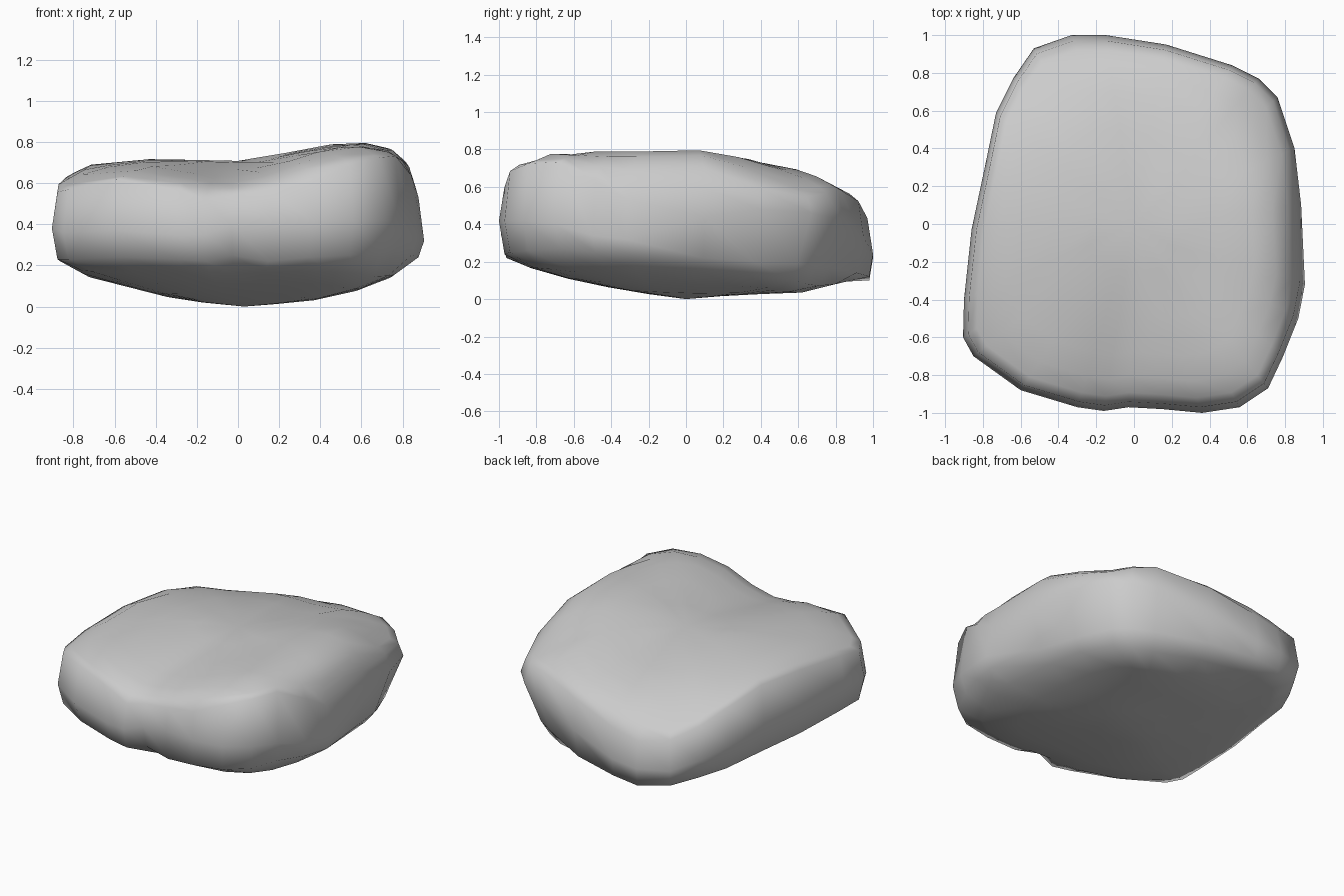
import bpy, bmesh, math

# Outline seen from above: x, y, height of widest point, height of lower wall edge, lower inset
OUTLINE = [
    (.905, -.32, .32, .24, .97), (.885, .1, .44, .22, .92), (.85, .4, .48, .20, .90),
    (.76, .67, .46, .19, .89), (.66, .77, .44, .18, .90), (.52, .84, .42, .17, .91),
    (.17, .95, .33, .14, .96), (-.15, 1.0, .24, .12, .98), (-.33, 1.0, .22, .10, .98),
    (-.53, .93, .23, .12, .97), (-.64, .77, .27, .14, .96), (-.73, .59, .32, .16, .96),
    (-.79, .3, .36, .18, .96), (-.86, -.03, .38, .20, .96), (-.90, -.4, .39, .22, .96),
    (-.905, -.6, .38, .23, .97), (-.85, -.70, .36, .23, .97), (-.6, -.88, .37, .24, .96),
    (-.3, -.97, .35, .23, .97), (-.16, -.99, .35, .22, .97), (-.03, -.97, .40, .25, .96),
    (.15, -.98, .42, .22, .97), (.36, -1.0, .42, .24, .97), (.56, -.97, .42, .25, .97),
    (.71, -.87, .42, .26, .97), (.79, -.7, .40, .27, .97), (.87, -.5, .34, .25, .97)]

# Top and underside profiles across (x) and along (y)
TOP_X = [(-.91, .5), (-.89, .60), (-.73, .69), (-.42, .72), (.08, .71), (.35, .78),
         (.58, .815), (.67, .79), (.75, .775), (.83, .70), (.89, .50), (.91, .31)]
TOP_Y = [(-1, .5), (-.98, .6), (-.93, .69), (-.85, .73), (-.7, .765), (-.05, .805),
         (.3, .78), (.7, .695), (.9, .61), (.97, .5), (1, .35)]
LOW_X = [(-.91, .25), (-.75, .15), (-.28, .03), (.04, 0), (.34, .025), (.53, .06),
         (.7, .12), (.9, .22)]
LOW_Y = [(-1, .22), (-.88, .18), (-.6, .1), (-.3, .04), (0, 0), (.3, .025),
         (.6, .03), (.8, .08), (1, .12)]


def lerp(table, t):
    if t <= table[0][0]:
        return table[0][1]
    for (a, p), (b, q) in zip(table, table[1:]):
        if t <= b:
            return p + (q - p) * (t - a) / (b - a)
    return table[-1][1]


def ramp(t, a, b):
    return min(1, max(0, (t - a) / (b - a)))


def top(x, y):
    z = lerp(TOP_X, x) * lerp(TOP_Y, y) / .805
    z -= .14 * ramp(x, .35, .75) * ramp(y, .1, .65)            # back right shoulder
    z -= .08 * max(0, -x) * max(0, y)                          # back left droop
    z -= .09 * ramp(-x, .2, .6) * ramp(y, .5, .85)             # back left corner
    z -= .04 * ramp(-x, .4, .8) * ramp(-y, .4, .7)             # front left shoulder
    z -= .06 * ramp(-y, .3, .75) * max(0, 1 - abs(x + .08) / .4)  # front valley
    return z + .01 * ramp(x, .3, .55) * ramp(-y, .3, .7)       # front right crest


def low(x, y):
    return math.hypot(lerp(LOW_X, x), lerp(LOW_Y, y))


bm = bmesh.new()
rings = []


def add_ring(place):
    rings.append([bm.verts.new(place(*p)) for p in OUTLINE])


# Rings from the crown, over the wall, to the underside
for s in (.25, .5, .7, .83, .92, .97):
    add_ring(lambda x, y, w, l, i: (
        x * s, y * s, max(top(x * s, y * s), w + .04)))
add_ring(lambda x, y, w, l, i: (x, y, w))
add_ring(lambda x, y, w, l, i: (x * i, y * i, l))
for s in (.84, .65, .42, .2):
    add_ring(lambda x, y, w, l, i: (x * s, y * s, low(x * s, y * s)))

n = len(OUTLINE)
for a, b in zip(rings, rings[1:]):
    for k in range(n):
        j = (k + 1) % n
        bm.faces.new((a[k], b[k], b[j], a[j]))
crown = bm.verts.new((0, 0, top(0, 0)))
foot = bm.verts.new((.03, 0, 0))
for k in range(n):
    j = (k + 1) % n
    bm.faces.new((crown, rings[0][k], rings[0][j]))
    bm.faces.new((foot, rings[-1][j], rings[-1][k]))
bmesh.ops.recalc_face_normals(bm, faces=bm.faces)
for f in bm.faces:
    f.smooth = True

mesh = bpy.data.meshes.new("boulder")
bm.to_mesh(mesh)
bm.free()
rock = bpy.data.objects.new("boulder", mesh)
bpy.context.collection.objects.link(rock)
